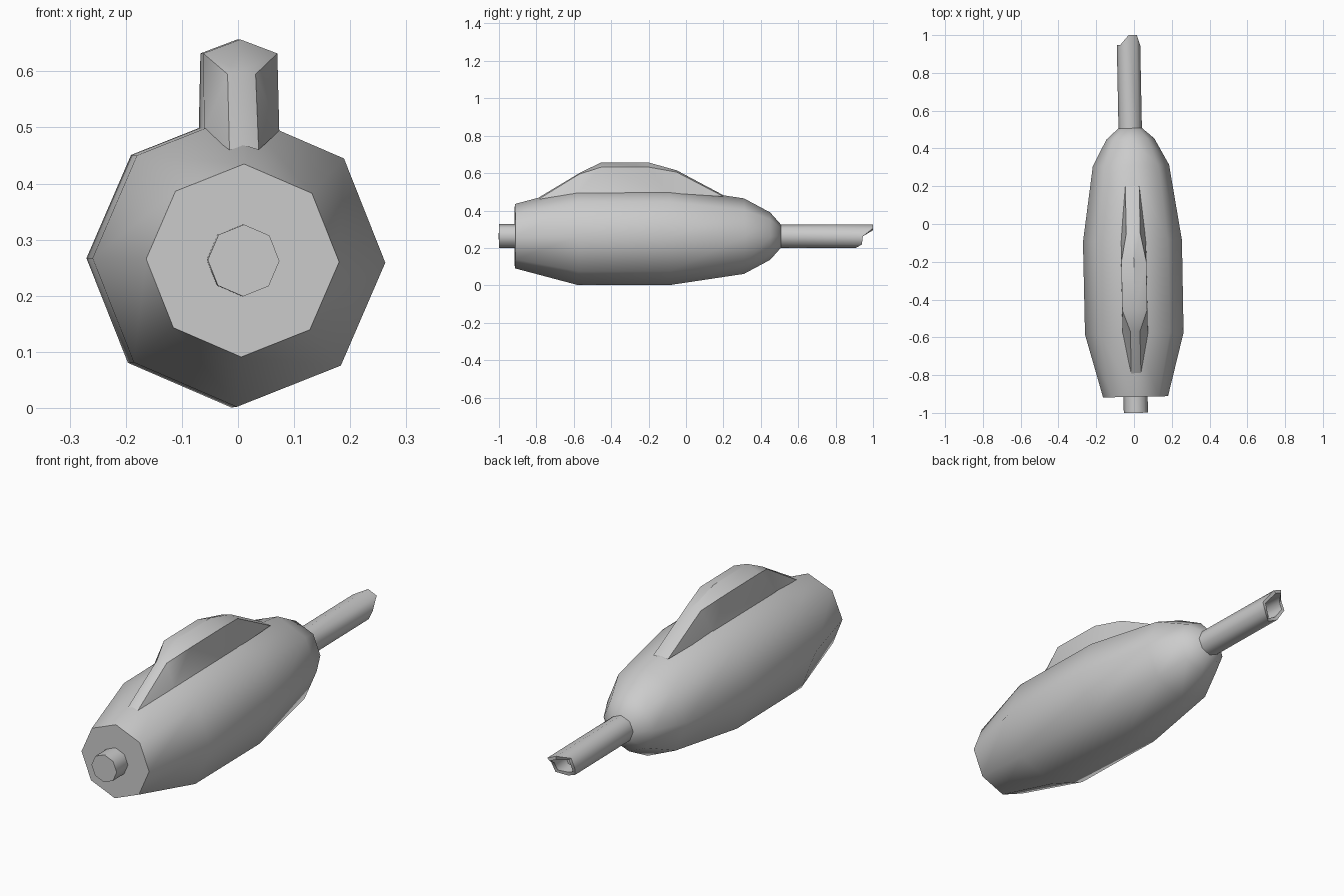
import bpy, bmesh, math
from mathutils import Matrix

cube = bpy.data.objects.get("Cube")
if cube:
    bpy.data.objects.remove(cube, do_unlink=True)

grey = bpy.data.materials.new("light grey")
grey.use_nodes = True
grey.diffuse_color = (0.6, 0.6, 0.6, 1)
grey.node_tree.nodes["Principled BSDF"].inputs["Base Color"].default_value = (0.6, 0.6, 0.6, 1)

SIDES = 8
AXIS_X, AXIS_Z = -0.01, 0.263
YAW = Matrix.Rotation(0.02, 4, 'Z')   # the whole hull sits slightly askew
ROLL = -0.015


def finish(name, bm, angle):
    """Turn a bmesh into a shaded, coloured object."""
    bmesh.ops.recalc_face_normals(bm, faces=bm.faces)
    bm.transform(YAW)
    mesh = bpy.data.meshes.new(name)
    bm.to_mesh(mesh)
    bm.free()
    mesh.materials.append(grey)
    obj = bpy.data.objects.new(name, mesh)
    bpy.context.collection.objects.link(obj)
    bpy.ops.object.select_all(action='DESELECT')
    obj.select_set(True)
    bpy.context.view_layer.objects.active = obj
    bpy.ops.object.shade_smooth_by_angle(angle=math.radians(angle))


def loft(name, sections):
    """Octagonal tube along y; a section is (y or one y per corner, radius)."""
    bm = bmesh.new()
    rings = []
    for y, r in sections:
        ys = y if isinstance(y, list) else [y] * SIDES
        ring = []
        for k in range(SIDES):
            a = math.tau * k / SIDES + ROLL
            ring.append(bm.verts.new((AXIS_X + r * math.cos(a), ys[k], AXIS_Z + r * math.sin(a))))
        rings.append(ring)
    for a, b in zip(rings, rings[1:]):
        for k in range(SIDES):
            n = (k + 1) % SIDES
            bm.faces.new((a[k], a[n], b[n], b[k]))
    bm.faces.new(rings[0])
    bm.faces.new(rings[-1])
    finish(name, bm, 50)


# Hull
loft("hull", [(-0.915, 0.172), (-0.58, 0.261), (-0.09, 0.262),
              (0.31, 0.202), (0.45, 0.127), (0.507, 0.063)])

# Front stub
loft("front_stub", [(-1.0, 0.064), (-0.9, 0.064)])

# Hollow tail pipe with a broken end
broken = [0.945, 1.0, 1.0, 0.95, 0.95, 0.92, 0.91, 0.94]
loft("tail_pipe", [(0.48, 0.062), (broken, 0.062), (broken, 0.046), (0.86, 0.046)])

# Dorsal fin: stations are (y, half width, edge height, ridge height)
stations = [(-0.79, 0.026, 0.46, 0.468), (-0.57, 0.025, 0.595, 0.6),
            (-0.455, 0.066, 0.632, 0.657), (-0.2, 0.066, 0.632, 0.657),
            (-0.05, 0.037, 0.605, 0.615), (0.2, 0.037, 0.475, 0.482)]
bm = bmesh.new()
FIN_X = -0.005
ridge = [bm.verts.new((FIN_X, y, top)) for y, w, z, top in stations]
outline = []
for side in (-1, 1):
    t = [bm.verts.new((FIN_X + side * w, y, z)) for y, w, z, top in stations]
    b1, b2 = [bm.verts.new((FIN_X + side * 0.067, y, 0.494)) for y in (-0.58, -0.1)]
    for i in range(len(stations) - 1):
        bm.faces.new((ridge[i], ridge[i + 1], t[i + 1], t[i]))
    for face in ((t[0], t[1], b1), (t[1], t[2], b1), (t[2], t[3], b2, b1),
                 (t[3], t[4], b2), (t[4], t[5], b2)):
        bm.faces.new(face)
    outline.append([t[0], b1, b2, t[5]])
bm.faces.new([ridge[0]] + outline[0] + [ridge[-1]] + outline[1][::-1])
finish("dorsal_fin", bm, 35)
